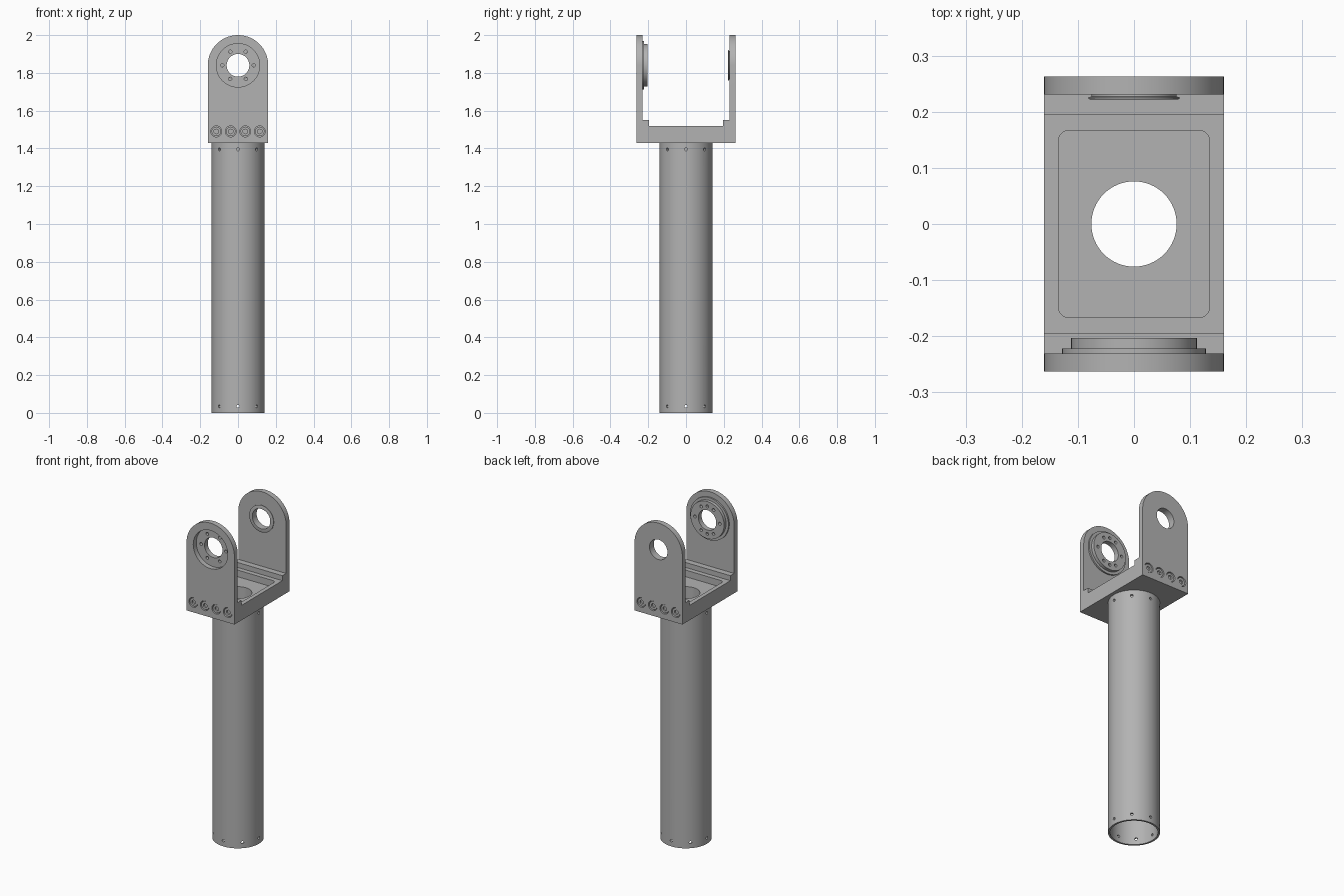
import bpy, bmesh, math
from mathutils import Matrix, Vector

if "Cube" in bpy.data.objects:
    bpy.data.objects.remove(bpy.data.objects["Cube"])

metal = bpy.data.materials.new("grey metal")
metal.diffuse_color = (0.45, 0.45, 0.45, 1)
metal.use_nodes = True
metal.node_tree.nodes["Principled BSDF"].inputs["Base Color"].default_value = metal.diffuse_color
AXIS_Z = 1.84          # height of the pivot axis


def finish(name, bm):
    bmesh.ops.recalc_face_normals(bm, faces=bm.faces)
    me = bpy.data.meshes.new(name)
    bm.to_mesh(me)
    bm.free()
    ob = bpy.data.objects.new(name, me)
    bpy.context.collection.objects.link(ob)
    me.materials.append(metal)
    return ob


def prism(name, points, offset):
    """Extrude a closed outline of 3D points along an offset vector."""
    bm = bmesh.new()
    face = bm.faces.new([bm.verts.new(p) for p in points])
    ext = bmesh.ops.extrude_face_region(bm, geom=[face])
    bmesh.ops.translate(bm, vec=offset,
                        verts=[v for v in ext["geom"] if isinstance(v, bmesh.types.BMVert)])
    return finish(name, bm)


def rods(name, items, sides=32):
    """Several cylinders in one mesh; each item is (start, end, radius)."""
    bm = bmesh.new()
    for a, b, r in items:
        a, b = Vector(a), Vector(b)
        d = b - a
        m = Matrix.Translation((a + b) / 2) @ d.to_track_quat('Z', 'Y').to_matrix().to_4x4()
        bmesh.ops.create_cone(bm, cap_ends=True, segments=sides, radius1=r, radius2=r,
                              depth=d.length, matrix=m)
    return finish(name, bm)


def lathe(name, profile, sides=96, along_y=False):
    """Revolve a closed (radius, height) loop into a ring."""
    bm = bmesh.new()
    rings = []
    for i in range(sides):
        c, s = math.cos(math.tau * i / sides), math.sin(math.tau * i / sides)
        rings.append([bm.verts.new((r * c, h, AXIS_Z + r * s) if along_y else (r * c, r * s, h))
                      for r, h in profile])
    n = len(profile)
    for i in range(sides):
        a, b = rings[i], rings[(i + 1) % sides]
        for j in range(n):
            k = (j + 1) % n
            bm.faces.new((a[j], b[j], b[k], a[k]))
    return finish(name, bm)


def boolean(ob, tool, op='DIFFERENCE'):
    mod = ob.modifiers.new(op.lower(), 'BOOLEAN')
    mod.operation, mod.solver, mod.object = op, 'EXACT', tool
    bpy.context.view_layer.objects.active = ob
    bpy.ops.object.modifier_apply(modifier=mod.name)
    bpy.data.objects.remove(tool)


def smooth(ob):
    bpy.ops.object.select_all(action='DESELECT')
    ob.select_set(True)
    bpy.context.view_layer.objects.active = ob
    bpy.ops.object.shade_smooth_by_angle(angle=math.radians(30))


# Yoke: stepped U profile extruded across x
half = [(0.195, 1.52), (0.195, 1.55), (0.231, 1.55), (0.231, 2.05), (0.263, 2.05), (0.263, 1.43)]
outline = half + [(-y, z) for y, z in reversed(half)]
yoke = prism("yoke", [(-0.16, y, z) for y, z in outline], (0.32, 0, 0))

# Rounded ear tops
arch = [(-0.16, -0.4, 1.3), (0.16, -0.4, 1.3)]
arch += [(0.16 * math.cos(math.pi * i / 48), -0.4, AXIS_Z + 0.16 * math.sin(math.pi * i / 48))
         for i in range(49)]
boolean(yoke, prism("arch_cutter", arch, (0, 0.8, 0)), 'INTERSECT')

# Rounded rectangular pocket in the base
pocket = []
for q, (sx, sy) in enumerate([(1, 1), (-1, 1), (-1, -1), (1, -1)]):
    for i in range(9):
        t = math.pi / 2 * (q + i / 8)
        pocket.append((sx * 0.115 + 0.02 * math.cos(t), sy * 0.147 + 0.02 * math.sin(t), 1.48))
boolean(yoke, prism("pocket_cutter", pocket, (0, 0, 0.1)))

# Cable bore through the base and the two pivot bores
boolean(yoke, rods("base_bore", [((0, 0, 1.3), (0, 0, 1.6), 0.076)], 64))
boolean(yoke, rods("pivot_bores", [((0, -0.3, AXIS_Z), (0, -0.215, AXIS_Z), 0.115),
                                   ((0, 0.2, AXIS_Z), (0, 0.3, AXIS_Z), 0.06)], 96))

# Counterbored screw seats along both outer faces
seats, screws = [], []
for side in (-1, 1):
    for x in (-0.115, -0.0385, 0.0385, 0.115):
        seats.append(((x, side * 0.245, 1.49), (x, side * 0.28, 1.49), 0.029))
        screws.append((x, side))
boolean(yoke, rods("seat_cutter", seats))
smooth(yoke)

# Socket screws sitting in the seats
heads = rods("socket_screws", [((x, s * 0.24, 1.49), (x, s * 0.258, 1.49), 0.025)
                               for x, s in screws])
boolean(heads, rods("socket_cutter", [((x, s * 0.248, 1.49), (x, s * 0.27, 1.49), 0.013)
                                      for x, s in screws], 6))
smooth(heads)

# Bearing flange on the inside of the front ear
flange = lathe("bearing_flange", [(0.06, -0.234), (0.115, -0.234), (0.115, -0.231),
                                  (0.128, -0.231), (0.128, -0.222), (0.112, -0.222),
                                  (0.112, -0.203), (0.06, -0.203)], along_y=True)
holes = []
for deg in range(0, 360, 60):
    t = math.radians(deg)
    p = (0.083 * math.cos(t), AXIS_Z + 0.083 * math.sin(t))
    holes.append(((p[0], -0.27, p[1]), (p[0], -0.18, p[1]), 0.009))
for t in (math.pi / 2, -math.pi / 2):
    z = AXIS_Z + 0.083 * math.sin(t)
    holes.append(((0, -0.215, z), (0, -0.18, z), 0.009))
boolean(flange, rods("flange_hole_cutter", holes, 16))
smooth(flange)

# Thin bearing ring on the inside of the back ear
ring = lathe("bearing_ring", [(0.06, 0.231), (0.076, 0.231), (0.076, 0.227), (0.081, 0.226),
                              (0.081, 0.223), (0.079, 0.222), (0.06, 0.222)], along_y=True)
smooth(ring)

# Spigot joining the yoke to the tube
spigot = lathe("spigot", [(0.076, 1.36), (0.129, 1.36), (0.129, 1.43), (0.076, 1.43)])
smooth(spigot)

# Long hollow tube with fixing holes near both ends
tube = lathe("tube", [(0.129, 0), (0.14, 0), (0.14, 1.43), (0.129, 1.43)])
fix = []
for z in (0.035, 1.395):
    for i in range(8):
        c, s = math.cos(math.tau * i / 8), math.sin(math.tau * i / 8)
        fix.append(((0.12 * c, 0.12 * s, z), (0.15 * c, 0.15 * s, z), 0.008))
boolean(tube, rods("tube_hole_cutter", fix, 16))
smooth(tube)
